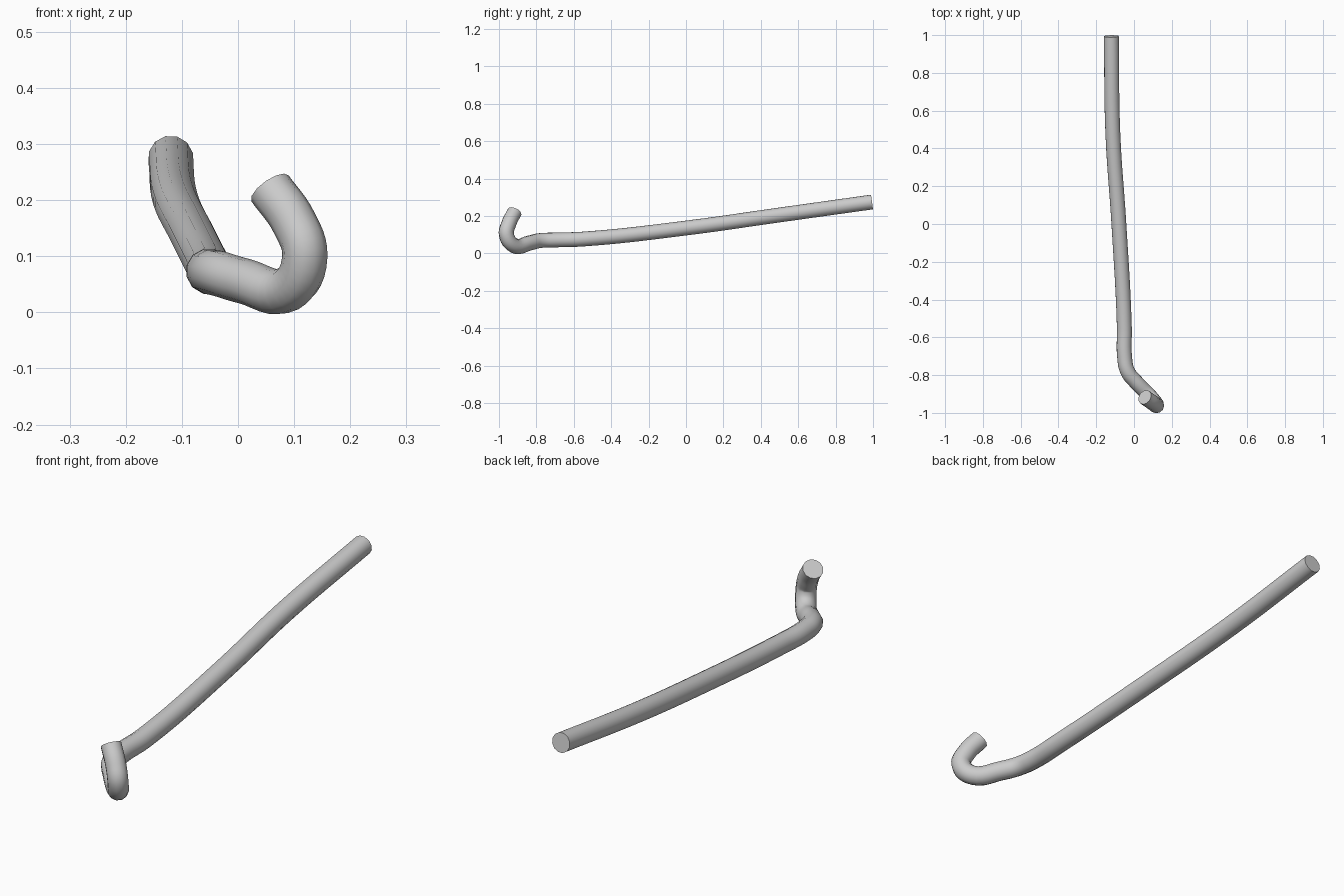
import bpy, math

if "Cube" in bpy.data.objects:
    bpy.data.objects.remove(bpy.data.objects["Cube"])

# Centre line of the bent rod, from the hook tip to the far end
path = [
    (0.057, -0.917, 0.221), (0.100, -0.947, 0.160), (0.119, -0.960, 0.100),
    (0.090, -0.919, 0.042), (0.010, -0.836, 0.056), (-0.034, -0.780, 0.069),
    (-0.050, -0.700, 0.072), (-0.051, -0.550, 0.077), (-0.080, 0.000, 0.136),
    (-0.112, 0.480, 0.203), (-0.120, 0.994, 0.275),
]

# Round bevelled curve with closed ends
curve = bpy.data.curves.new("hooked_rod", 'CURVE')
curve.dimensions = '3D'
curve.bevel_depth = 0.0405
curve.bevel_resolution = 4
curve.use_fill_caps = True
curve.resolution_u = 6
spline = curve.splines.new('BEZIER')
spline.bezier_points.add(len(path) - 1)
for bp, co in zip(spline.bezier_points, path):
    bp.co = co
    bp.handle_left_type = bp.handle_right_type = 'AUTO'

rod = bpy.data.objects.new("hooked_rod", curve)
bpy.context.collection.objects.link(rod)

# Turn into a mesh, smooth with sharp end caps
bpy.context.view_layer.objects.active = rod
rod.select_set(True)
bpy.ops.object.convert(target='MESH')
bpy.ops.object.shade_smooth_by_angle(angle=math.radians(50))
